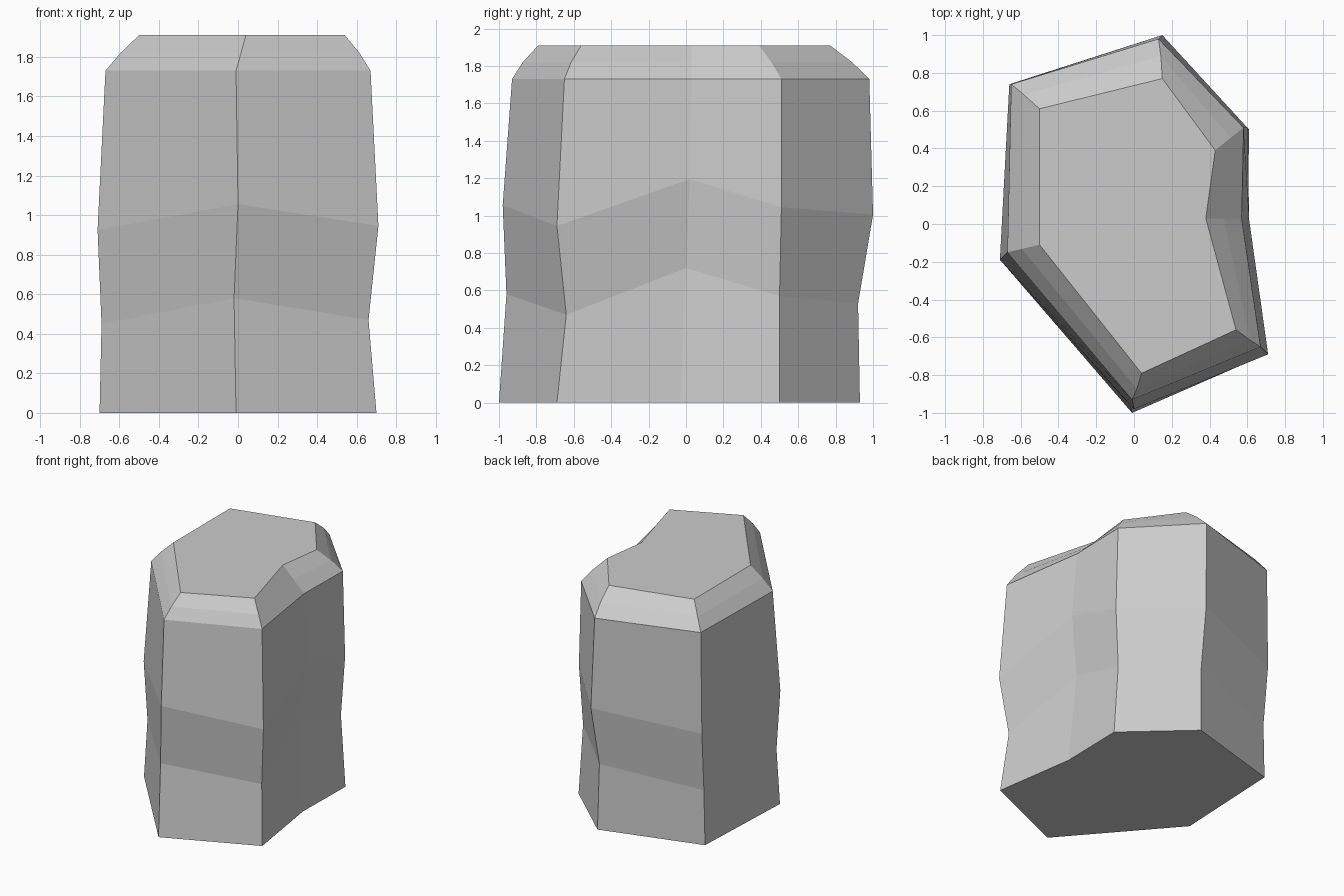
import bpy
import bmesh
from mathutils import Vector

default_cube = bpy.data.objects.get("Cube")
if default_cube:
    bpy.data.objects.remove(default_cube, do_unlink=True)


def flat_material(name, colour):
    material = bpy.data.materials.new(name)
    material.use_nodes = True
    material.diffuse_color = colour
    material.node_tree.nodes["Principled BSDF"].inputs["Base Color"].default_value = colour
    return material


# Outlines of the stone, counter-clockwise from the front corner
foot = [(-.01, -1), (.7, -.69), (.6, -.03), (.61, .5), (.14, .93), (-.66, .7), (-.7, -.2)]
waist = [(-.02, -.96), (.66, -.64), (.55, 0), (.57, .5), (.13, .92), (-.65, .7), (-.69, -.17)]
belly = [(0, -.98), (.71, -.69), (.61, .02), (.6, .51), (.15, 1), (-.66, .74), (-.71, -.19)]
shoulder = [(-.01, -.93), (.67, -.65), (.57, .03), (.58, .51), (.13, .98), (-.65, .74), (-.67, -.15)]
crown = [(.04, -.79), (.54, -.56), (.38, .03), (.43, .39), (.15, .77), (-.5, .61), (-.5, -.11)]

# The band round the body rises and falls from corner to corner
waist_heights = [.58, .47, .72, .57, .53, .44, .45]
band_height = .475
shoulder_height, crown_height = 1.73, 1.91


def level(outline, height):
    return [Vector((x, y, height)) for x, y in outline]


def banded(outline, lift):
    return [Vector((x, y, z + lift)) for (x, y), z in zip(outline, waist_heights)]


lower_rim = level(shoulder, shoulder_height)
upper_rim = level(crown, crown_height)

# Slightly rounded chamfer: the middle ring bulges outwards at the convex corners
middle_rim = []
for index, (low, high) in enumerate(zip(lower_rim, upper_rim)):
    middle = low.lerp(high, .5)
    before, after = lower_rim[index - 1], lower_rim[(index + 1) % len(lower_rim)]
    if (low - before).cross(after - low).z > 0:
        middle.x *= 1.015
        middle.y *= 1.015
    middle_rim.append(middle)

rings = [level(foot, 0), banded(waist, 0), banded(belly, band_height),
         lower_rim, middle_rim, upper_rim]

# Skin the rings with side faces and close both ends
bm = bmesh.new()
loops = [[bm.verts.new(point) for point in ring] for ring in rings]
for below, above in zip(loops, loops[1:]):
    for index in range(len(below)):
        following = (index + 1) % len(below)
        bm.faces.new((below[index], below[following], above[following], above[index]))
bm.faces.new(list(reversed(loops[0])))
bm.faces.new(loops[-1])
bmesh.ops.recalc_face_normals(bm, faces=bm.faces)

mesh = bpy.data.meshes.new("stone_block")
bm.to_mesh(mesh)
bm.free()
mesh.materials.append(flat_material("stone grey", (.6, .6, .6, 1)))
stone = bpy.data.objects.new("stone_block", mesh)
bpy.context.collection.objects.link(stone)
